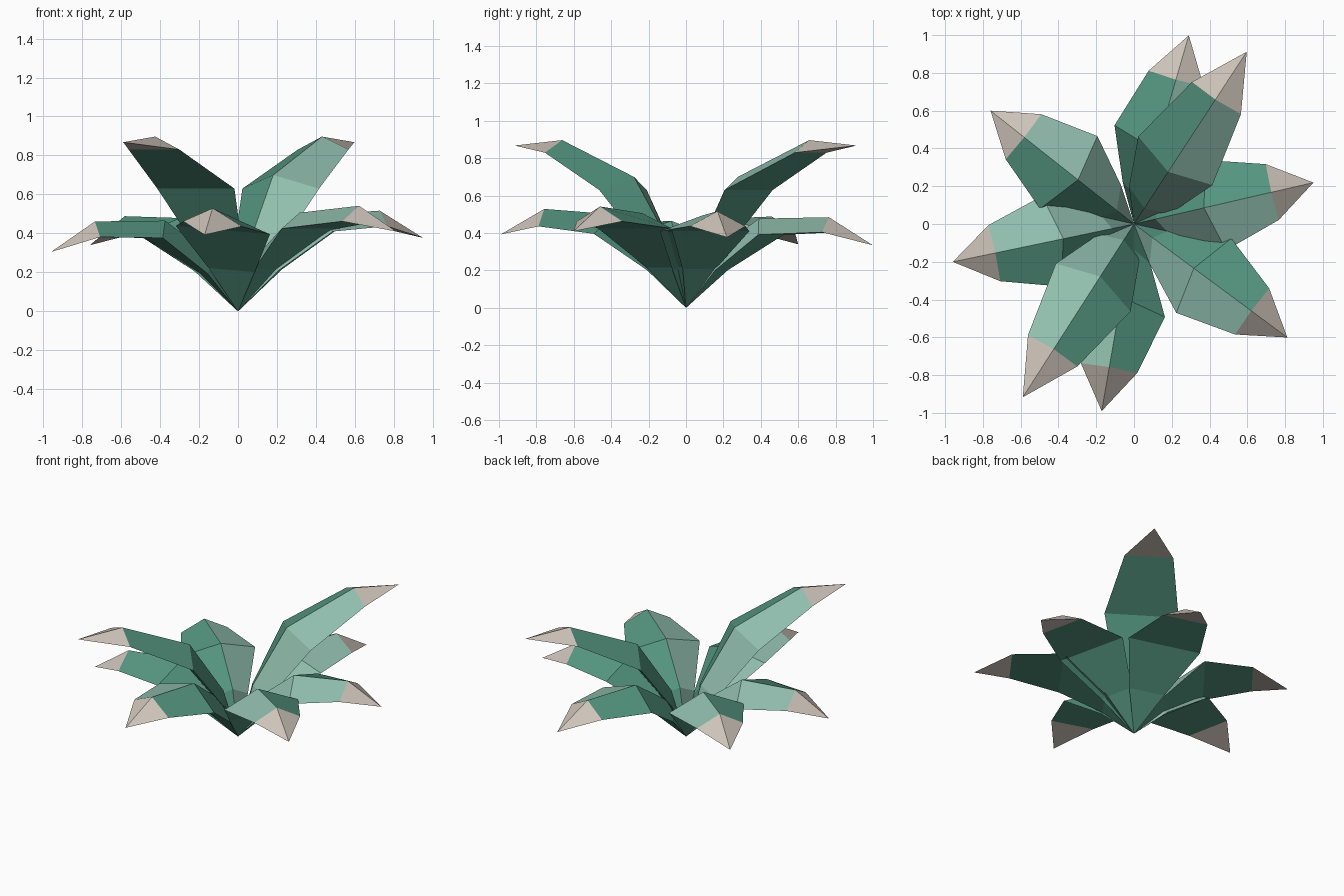
import bpy
import bmesh
from math import radians, tan
from mathutils import Matrix, Vector

cube = bpy.data.objects.get("Cube")
if cube:
    bpy.data.objects.remove(cube)


def make_material(name, rgb):
    mat = bpy.data.materials.new(name)
    mat.use_nodes = True
    color = (*rgb, 1)
    mat.diffuse_color = color
    bsdf = next(n for n in mat.node_tree.nodes if n.type == 'BSDF_PRINCIPLED')
    bsdf.inputs["Base Color"].default_value = color
    bsdf.inputs["Roughness"].default_value = 0.9
    return mat


DEEP, PALE, TIP = range(3)
MATERIALS = [
    make_material("deep green", (0.091, 0.305, 0.216)),
    make_material("pale green", (0.283, 0.515, 0.423)),
    make_material("dry tip", (0.61, 0.546, 0.485)),
]

# Leaf sections: (edge reach, edge height, half width, ridge reach, ridge height)
LOW = [(0.19, 0.205, 0.12, 0.12, 0.28),
       (0.455, 0.40, 0.245, 0.39, 0.485),
       (0.77, 0.42, 0.152, 0.765, 0.50)]
LOW_TIP = (1.0, 0.355)
TALL = [(0.15, 0.29, 0.13, 0.10, 0.34),
        (0.40, 0.63, 0.235, 0.33, 0.70),
        (0.797, 0.83, 0.155, 0.787, 0.897)]
TALL_TIP = (1.09, 0.868)


def make_leaf(name, sections, tip, angle, scale=1.0, lift=0.0, roll=0.0):
    """Three-sided folded leaf from the root to a pointed tip."""
    bm = bmesh.new()
    turn = Matrix.Rotation(radians(angle), 4, 'Z')

    def vert(reach, side, height):
        z = height + lift * reach + side * tan(radians(roll))
        return bm.verts.new(turn @ Vector((reach * scale, side, z)))

    root = bm.verts.new((0, 0, 0))
    end = vert(tip[0], 0, tip[1])
    rings = [(vert(r, w, z), vert(rr, 0, rz), vert(r, -w, z))
             for r, z, w, rr, rz in sections]

    # Sides in order: left of the ridge, right of the ridge, underside
    for side, color in enumerate((DEEP, PALE, DEEP)):
        nxt = (side + 1) % 3
        faces = [bm.faces.new((root, rings[0][nxt], rings[0][side]))]
        for a, b in zip(rings, rings[1:]):
            faces.append(bm.faces.new((a[side], a[nxt], b[nxt], b[side])))
        for face in faces:
            face.material_index = color
        point = bm.faces.new((rings[-1][side], rings[-1][nxt], end))
        point.material_index = TIP
    bmesh.ops.recalc_face_normals(bm, faces=bm.faces[:])

    mesh = bpy.data.meshes.new(name)
    bm.to_mesh(mesh)
    bm.free()
    for mat in MATERIALS:
        mesh.materials.append(mat)
    obj = bpy.data.objects.new(name, mesh)
    bpy.context.collection.objects.link(obj)


# Spreading lower leaves: name, angle, scale, lift, roll
for side, angle, scale, lift, roll in [
    ("back", 73.8, 1.04, -0.02, 0),
    ("left", 13, 0.975, 0.022, 0),
    ("front_left", -36.5, 1.01, 0.055, 0),
    ("front", 260.2, 1.005, 0.038, -5),
    ("right", 191.8, 0.98, -0.05, 0),
    ("back_right", 141.7, 0.968, -0.015, 0),
]:
    make_leaf("low_leaf_" + side, LOW, LOW_TIP, angle, scale, lift, roll)

# Pair of raised upper leaves
make_leaf("tall_leaf_back", TALL, TALL_TIP, 56.8)
make_leaf("tall_leaf_front", TALL, TALL_TIP, 237.3)
